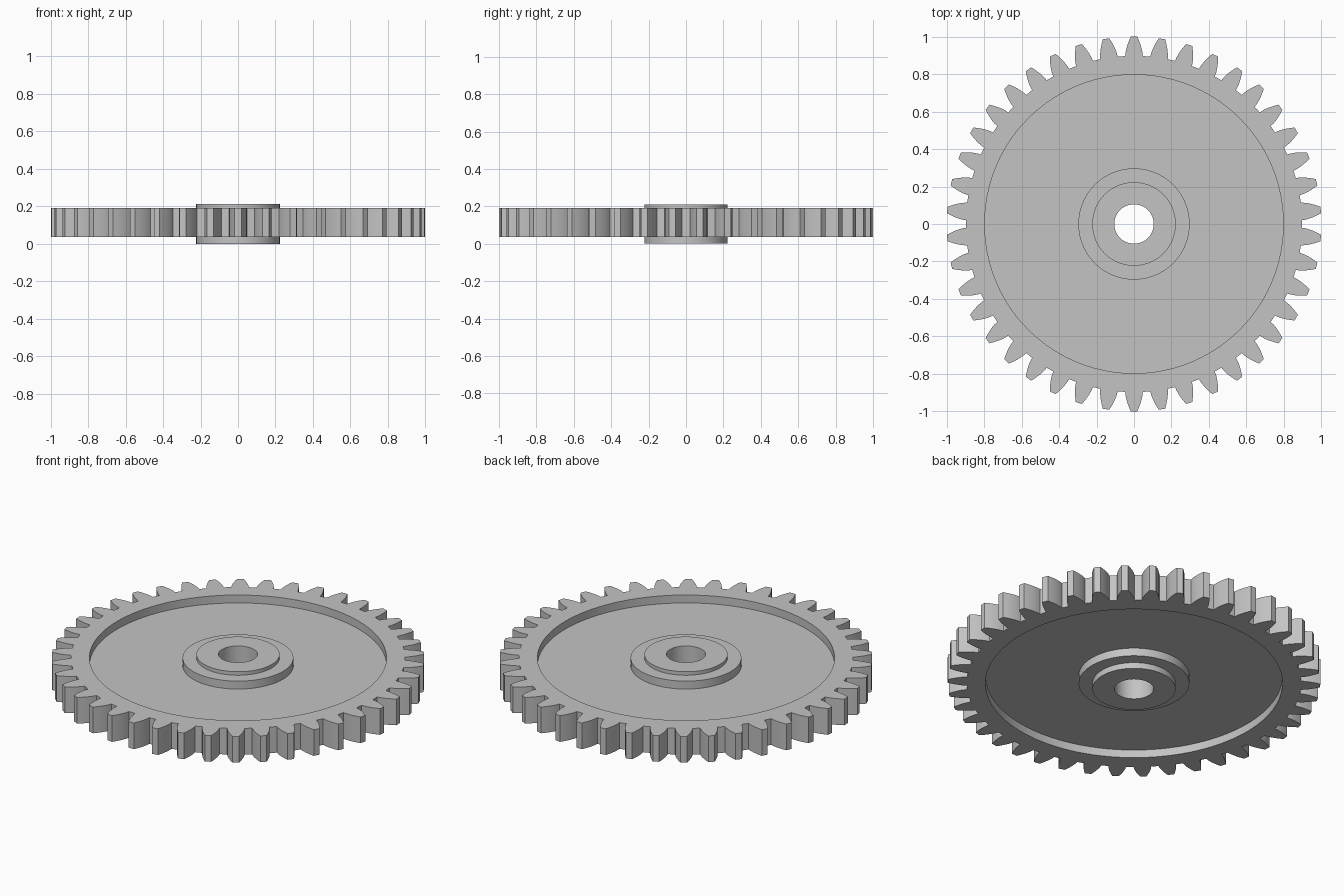
import bpy, bmesh
from math import pi, sin, cos, tan, acos, radians

cube = bpy.data.objects.get("Cube")
if cube:
    bpy.data.objects.remove(cube, do_unlink=True)

# Main dimensions
TEETH = 42
TIP_R, RIM_R = 1.0, 0.797
COLLAR_R, HUB_R, BORE_R = 0.297, 0.223, 0.105
RIM_LOW, RIM_HIGH, HUB_HIGH = 0.035, 0.19, 0.211
RECESS = 0.047

steel = bpy.data.materials.new("plain grey")
steel.use_nodes = True
grey = (0.55, 0.55, 0.55, 1)
steel.diffuse_color = grey
steel.node_tree.nodes["Principled BSDF"].inputs["Base Color"].default_value = grey


def finish(bm, name):
    bmesh.ops.recalc_face_normals(bm, faces=bm.faces)
    mesh = bpy.data.meshes.new(name)
    bm.to_mesh(mesh)
    bm.free()
    mesh.materials.append(steel)
    obj = bpy.data.objects.new(name, mesh)
    bpy.context.collection.objects.link(obj)
    bpy.ops.object.select_all(action='DESELECT')
    obj.select_set(True)
    bpy.context.view_layer.objects.active = obj
    bpy.ops.object.shade_smooth_by_angle(angle=radians(20))
    return obj


def loft_rings(bm, rings):
    """Join a closed series of closed rings with quads."""
    loops = [[bm.verts.new(p) for p in ring] for ring in rings]
    for a, b in zip(loops, loops[1:] + loops[:1]):
        for i in range(len(a)):
            j = (i + 1) % len(a)
            bm.faces.new((a[i], a[j], b[j], b[i]))


# Involute tooth outline as (radius, angle) pairs
module = 2 * TIP_R / (TEETH + 2)
pitch_r = module * TEETH / 2
base_r = pitch_r * cos(radians(20))
root_r = pitch_r - 1.25 * module


def involute(r):
    a = acos(min(1, base_r / r))
    return tan(a) - a


def half_angle(r):
    return pi / (2 * TEETH) + involute(pitch_r) - involute(r)


STEPS = 5
radii = [root_r + (TIP_R - root_r) * k / STEPS for k in range(STEPS + 1)]
flank = [(r, half_angle(r)) for r in radii]
tooth = [(r, -a) for r, a in flank] + [(r, a) for r, a in reversed(flank)]
outline = [(r, pi / 2 + 2 * pi * t / TEETH + a)
           for t in range(TEETH) for r, a in tooth]

# Toothed rim
outer = [(r * cos(a), r * sin(a)) for r, a in outline]
inner = [(RIM_R * cos(a), RIM_R * sin(a)) for r, a in outline]
bm = bmesh.new()
loft_rings(bm, [[(x, y, z) for x, y in ring] for ring, z in (
    (outer, RIM_LOW), (outer, RIM_HIGH), (inner, RIM_HIGH), (inner, RIM_LOW))])
finish(bm, "toothed_rim")

# Web, collars, hub and bore turned from one section
web_low, web_high = RIM_LOW + RECESS, RIM_HIGH - RECESS
section = [(BORE_R, 0), (HUB_R, 0), (HUB_R, RIM_LOW), (COLLAR_R, RIM_LOW),
           (COLLAR_R, web_low), (RIM_R + 0.01, web_low),
           (RIM_R + 0.01, web_high), (COLLAR_R, web_high),
           (COLLAR_R, RIM_HIGH), (HUB_R, RIM_HIGH),
           (HUB_R, HUB_HIGH), (BORE_R, HUB_HIGH)]
SEGMENTS = 128
turns = [2 * pi * i / SEGMENTS for i in range(SEGMENTS)]
bm = bmesh.new()
loft_rings(bm, [[(r * cos(a), r * sin(a), z) for a in turns] for r, z in section])
finish(bm, "web_and_hub")
